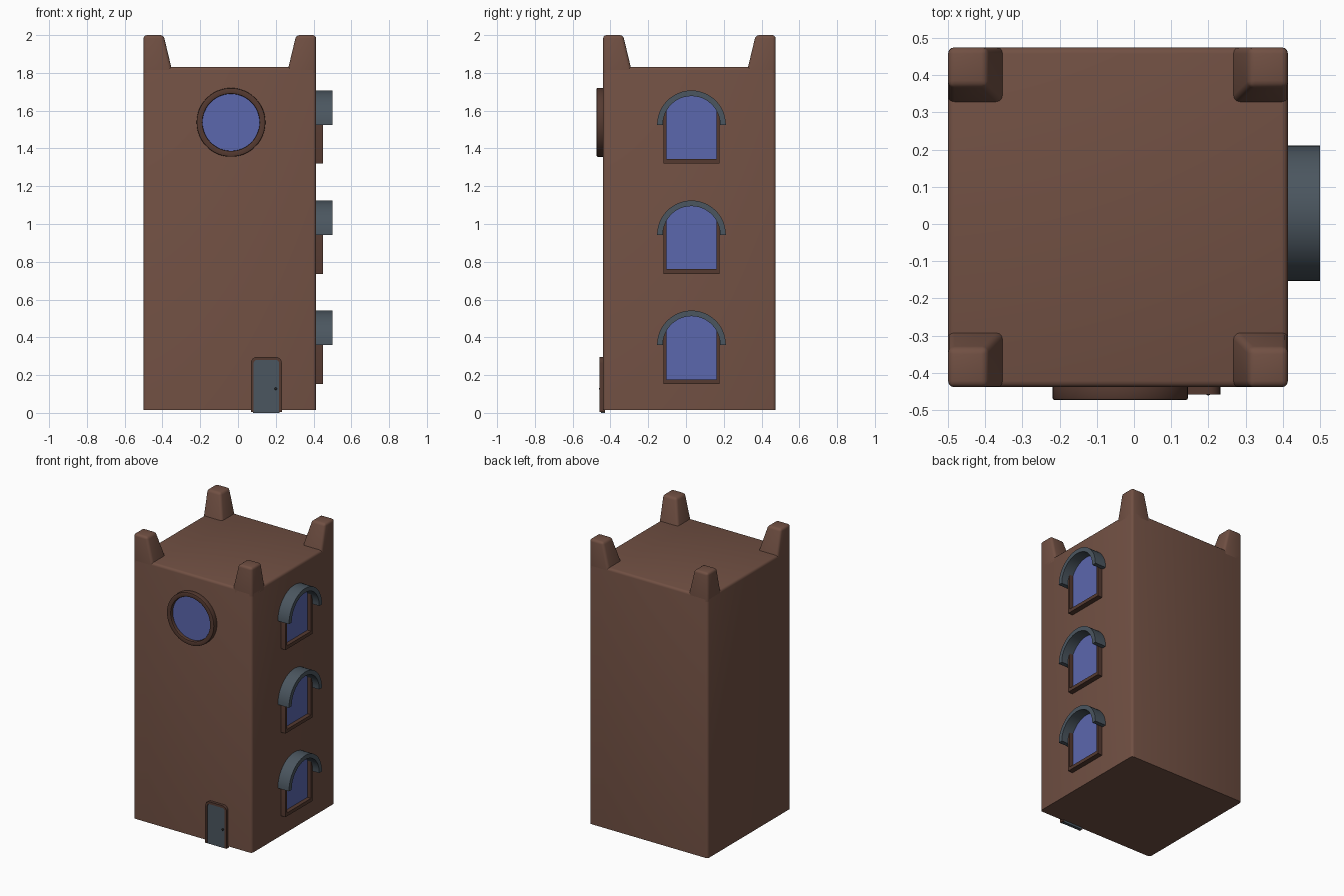
import bpy, bmesh
from math import sin, cos, pi, sqrt, radians

if "Cube" in bpy.data.objects:
    bpy.data.objects.remove(bpy.data.objects["Cube"])


def material(name, rgb):
    m = bpy.data.materials.new(name)
    m.diffuse_color = (*rgb, 1)
    m.use_nodes = True
    m.node_tree.nodes["Principled BSDF"].inputs["Base Color"].default_value = m.diffuse_color
    return m


BROWN = material("brown_wall", (0.165, 0.08, 0.056))
TRIM = material("brown_trim", (0.09, 0.042, 0.03))
SLATE = material("slate", (0.07, 0.093, 0.115))
GLASS = material("blue_glass", (0.105, 0.135, 0.42))
DARK = material("dark_knob", (0.02, 0.02, 0.02))


def finish(bm, name, mat):
    bmesh.ops.recalc_face_normals(bm, faces=bm.faces)
    me = bpy.data.meshes.new(name)
    bm.to_mesh(me)
    bm.free()
    ob = bpy.data.objects.new(name, me)
    bpy.context.collection.objects.link(ob)
    me.materials.append(mat)
    bpy.context.view_layer.objects.active = ob
    ob.select_set(True)
    bpy.ops.object.shade_smooth_by_angle(angle=radians(35))
    ob.select_set(False)
    return ob


def place(u, v, d, side):
    """Wall coordinates to world: side = 'front' or 'right'."""
    return (u, d, v) if side == "front" else (d, u, v)


def prism(name, pts, side, d0, d1, mat):
    bm = bmesh.new()
    a, b = ([bm.verts.new(place(u, v, d, side)) for u, v in pts] for d in (d0, d1))
    bm.faces.new(a)
    bm.faces.new(b)
    for i in range(len(pts)):
        j = (i + 1) % len(pts)
        bm.faces.new((a[i], a[j], b[j], b[i]))
    return finish(bm, name, mat)


def band(name, outer, inner, side, d0, d1, mat, closed=False, bevel=0):
    bm = bmesh.new()
    rows = [[bm.verts.new(place(*p, d, side)) for p, d in
             ((o, d0), (o, d1), (i, d1), (i, d0))] for o, i in zip(outer, inner)]
    n = len(rows)
    for k in range(n if closed else n - 1):
        r, s = rows[k], rows[(k + 1) % n]
        for c in range(4):
            bm.faces.new((r[c], r[c - 1], s[c - 1], s[c]))
    if not closed:
        bm.faces.new(rows[0])
        bm.faces.new(rows[-1])
    if bevel:
        bm.normal_update()
        edges = [e for e in bm.edges if e.calc_face_angle(0) > 1]
        bmesh.ops.bevel(bm, geom=edges, offset=bevel, segments=2, profile=0.5, affect='EDGES')
    return finish(bm, name, mat)


def arc(cu, cv, r, a0, a1, n):
    return [(cu + r * cos(a0 + (a1 - a0) * i / n), cv + r * sin(a0 + (a1 - a0) * i / n))
            for i in range(n + 1)]


def block(name, low, high, z0, z1, bevel):
    """Tapered block with rounded edges except around the base."""
    bm = bmesh.new()
    rows = []
    for (x0, x1, y0, y1), z in ((low, z0), (high, z1)):
        rows.append([bm.verts.new(p) for p in
                     ((x0, y0, z), (x1, y0, z), (x1, y1, z), (x0, y1, z))])
    a, b = rows
    bm.faces.new(a)
    bm.faces.new(b)
    for i in range(4):
        bm.faces.new((a[i], a[(i + 1) % 4], b[(i + 1) % 4], b[i]))
    edges = [e for e in bm.edges if max(v.co.z for v in e.verts) > z0 + 0.001]
    bmesh.ops.bevel(bm, geom=edges, offset=bevel, segments=3, profile=0.5, affect='EDGES')
    return finish(bm, name, BROWN)


# Tower body
X0, X1, Y0, Y1 = -0.5, 0.414, -0.439, 0.475
block("tower_body", (X0, X1, Y0, Y1), (X0, X1, Y0, Y1), 0.015, 1.832, 0.017)


# Corner turrets, flush outside and sloping inside
def corner(sx, sy, w):
    xs = (X0, X0 + w) if sx < 0 else (X1 - w, X1)
    ys = (Y0, Y0 + w) if sy < 0 else (Y1 - w, Y1)
    return (*xs, *ys)


for sx in (-1, 1):
    for sy in (-1, 1):
        block("corner_turret", corner(sx, sy, 0.154), corner(sx, sy, 0.106), 1.80, 2.0, 0.017)

# Round front window
CU, CV = -0.037, 1.538
band("round_window_frame", arc(CU, CV, 0.182, 0, 2 * pi, 48)[:-1],
     arc(CU, CV, 0.151, 0, 2 * pi, 48)[:-1], "front", -0.43, -0.473, TRIM, True, 0.005)
prism("round_window_glass", arc(CU, CV, 0.155, 0, 2 * pi, 48)[:-1], "front", -0.43, -0.45, GLASS)

# Arched side windows with projecting hoods
WU = 0.029
for k in range(3):
    z = 1.525 - 0.5825 * k
    band("window_hood", arc(WU, z, 0.182, 0, pi, 24), arc(WU, z, 0.152, 0, pi, 24),
         "right", 0.405, 0.5, SLATE)
    outer = [(WU - 0.148, z + 0.04), (WU - 0.148, z - 0.206),
             (WU + 0.148, z - 0.206), (WU + 0.148, z + 0.04)]
    inner = [(WU - 0.133, z + 0.08), (WU - 0.133, z - 0.182),
             (WU + 0.133, z - 0.182), (WU + 0.133, z + 0.08)]
    band("window_frame", outer, inner, "right", 0.405, 0.45, TRIM)
    top = [(WU + u, z + sqrt(0.156 ** 2 - u * u))
           for u in [0.138 - 0.276 * i / 16 for i in range(17)]]
    prism("window_glass", [(WU - 0.138, z - 0.19), (WU + 0.138, z - 0.19)] + top,
          "right", 0.405, 0.422, GLASS)


# Front door with rounded frame
def door_outline(w, top, r, bottom):
    c = 0.15
    return ([(c + w, bottom)] + arc(c + w - r, top - r, r, 0, pi / 2, 6)
            + arc(c - w + r, top - r, r, pi / 2, pi, 6) + [(c - w, bottom)])


band("door_frame", door_outline(0.082, 0.297, 0.034, 0.004),
     door_outline(0.068, 0.281, 0.02, 0.004), "front", -0.43, -0.458, TRIM)
prism("door_panel", door_outline(0.071, 0.284, 0.02, 0.0), "front", -0.43, -0.451, SLATE)

# Door knob
bm = bmesh.new()
bmesh.ops.create_uvsphere(bm, u_segments=12, v_segments=8, radius=0.007)
bmesh.ops.translate(bm, verts=bm.verts, vec=(0.2, -0.454, 0.128))
finish(bm, "door_knob", DARK)
